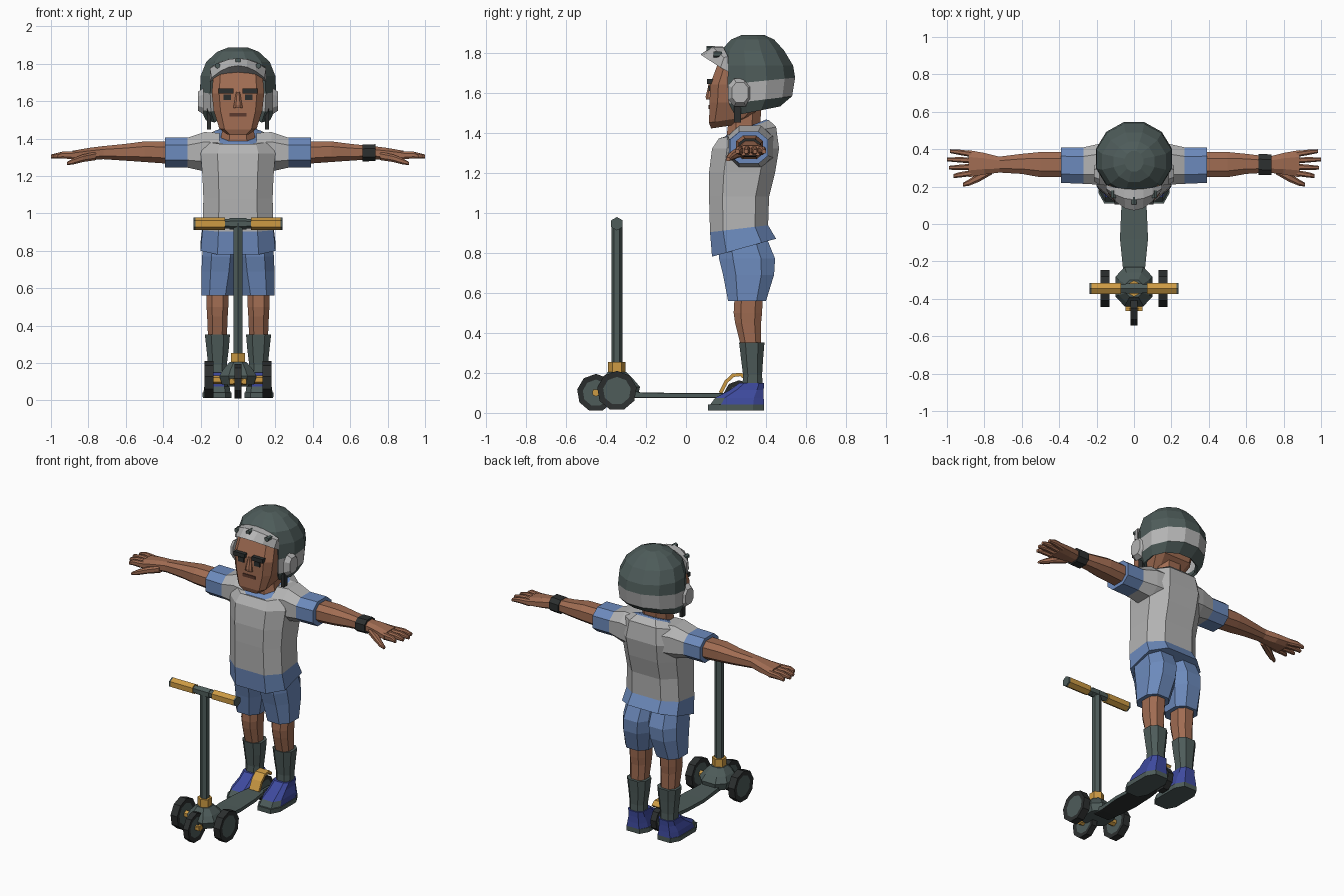
import bpy, bmesh, math
from mathutils import Vector

if "Cube" in bpy.data.objects:
    bpy.data.objects.remove(bpy.data.objects["Cube"])


def srgb(r, g, b):
    f = lambda c: ((c / 255 + 0.055) / 1.055) ** 2.4 if c > 10 else c / 3294
    return (f(r), f(g), f(b), 1)


MATS = {}
for mat_name, rgb in {"skin": (160, 108, 82), "dark_grey": (78, 92, 90), "light_grey": (180, 180, 180),
                      "cloth_blue": (108, 138, 188), "shoe_blue": (62, 74, 158), "yellow": (205, 155, 68),
                      "black": (44, 47, 47), "lip_brown": (92, 58, 46)}.items():
    MATS[mat_name] = bpy.data.materials.new(mat_name)
    MATS[mat_name].diffuse_color = srgb(*rgb)


def finish(name, bm, mats):
    """Turn a bmesh into an object with the named materials."""
    bmesh.ops.recalc_face_normals(bm, faces=bm.faces)
    me = bpy.data.meshes.new(name)
    bm.to_mesh(me)
    bm.free()
    for m in mats:
        me.materials.append(MATS[m])
    ob = bpy.data.objects.new(name, me)
    bpy.context.collection.objects.link(ob)
    return ob


def octagon(k=0.5):
    return [(1, -k), (1, k), (k, 1), (-k, 1), (-1, k), (-1, -k), (-k, -1), (k, -1)]


def ngon(n):
    r = 1 / math.cos(math.pi / n)
    return [(r * math.cos(2 * math.pi * (i + .5) / n), r * math.sin(2 * math.pi * (i + .5) / n)) for i in range(n)]


def loft(name, axis, rings, mats, shape=None, seg=None, s=1, rule=None, cut=None):
    """Rings are (position, a0, a1, b0, b1[, tilt along b]); s=-1 mirrors in x."""
    shape = shape or octagon()
    bm, rows = bmesh.new(), []
    for pos, a0, a1, b0, b1, *t in rings:
        row = []
        for u, v in shape:
            a, b = (a0 + a1) / 2 + u * (a1 - a0) / 2, (b0 + b1) / 2 + v * (b1 - b0) / 2
            p = pos + (t[0] * (b - (b0 + b1) / 2) if t else 0)
            x, y, z = {'x': (p, a, b), 'y': (a, p, b), 'z': (a, b, p)}[axis]
            row.append(bm.verts.new((x * s, y, z)))
        rows.append(row)
    n = len(shape)
    for i in range(len(rows) - 1):
        for j in range(n):
            f = bm.faces.new((rows[i][j], rows[i][(j + 1) % n], rows[i + 1][(j + 1) % n], rows[i + 1][j]))
            f.material_index = seg[i] if seg else 0
    for row, m in ((rows[0], 0), (rows[-1], -1)):
        bm.faces.new(row).material_index = seg[m] if seg else 0
    bmesh.ops.recalc_face_normals(bm, faces=bm.faces)
    bm.normal_update()
    if rule:
        for f in bm.faces:
            f.material_index = rule(f, f.calc_center_median())
    if cut:
        bmesh.ops.delete(bm, geom=[f for f in bm.faces if cut(f.calc_center_median())], context='FACES')
    return finish(name, bm, mats)


def box(name, x0, x1, y0, y1, z0, z1, mat):
    return loft(name, 'z', [(z0, x0, x1, y0, y1), (z1, x0, x1, y0, y1)], [mat],
                [(1, -1), (1, 1), (-1, 1), (-1, -1)])


def tube(name, axis, p0, p1, a, b, r, mat, n=6):
    return loft(name, axis, [(p0, a - r, a + r, b - r, b + r), (p1, a - r, a + r, b - r, b + r)], [mat], ngon(n))


# ---- shirt with blue hem and collar
loft("shirt", 'z', [(.825, -.2, .2, .13, .45, .28), (.92, -.19, .19, .12, .41, .12), (1.08, -.185, .185, .115, .415),
                    (1.2, -.19, .19, .115, .445), (1.32, -.2, .2, .13, .465), (1.4, -.175, .175, .165, .45, .2),
                    (1.415, -.125, .125, .18, .415, .4), (1.425, -.1, .1, .2, .4, .4)],
     ["light_grey", "cloth_blue"], octagon(.55), [1, 0, 0, 0, 0, 0, 1])

# ---- neck and head
loft("neck", 'z', [(1.36, -.1, .1, .2, .39), (1.44, -.085, .085, .21, .37), (1.56, -.085, .085, .2, .38)], ["skin"])
loft("head", 'z', [(1.43, -.06, .06, .125, .25, .15), (1.465, -.1, .1, .115, .32, .15), (1.55, -.13, .13, .118, .4),
                   (1.64, -.14, .14, .12, .42), (1.76, -.13, .13, .165, .42)], ["skin"], octagon(.72))
loft("nose", 'z', [(1.565, -.025, .025, .1, .14), (1.58, -.022, .022, .098, .14), (1.65, -.01, .01, .115, .14)], ["skin"])
box("mouth", -.045, .045, .113, .122, 1.517, 1.537, "lip_brown")
for s in (-1, 1):
    xs = lambda a, b: sorted((a * s, b * s))
    box("eyebrow", *xs(.025, .105), .105, .135, 1.642, 1.668, "black")
    box("eye", *xs(.038, .078), .113, .122, 1.607, 1.636, "black")
    box("helmet_strap", *xs(.145, .165), .24, .275, 1.45, 1.56, "black")

# ---- helmet shell with an open front and a pale band
helmet = loft("helmet", 'z', [(1.505, -.172, .172, .21, .47, .2), (1.56, -.198, .198, .165, .53, .12),
                              (1.655, -.203, .203, .155, .545, .1), (1.735, -.2, .2, .16, .535),
                              (1.81, -.17, .17, .175, .49), (1.865, -.11, .11, .225, .44),
                              (1.888, -.05, .05, .28, .39)],
              ["dark_grey", "light_grey"], ngon(12), [0, 1, 0, 0, 0, 0],
              cut=lambda c: c.z < 1.51 or (c.z < 1.73 and c.y < .24 and abs(c.x) < .135))
mod = helmet.modifiers.new("thickness", 'SOLIDIFY')
mod.thickness = .018
mod.offset = -1
for s in (-1, 1):
    loft("ear_pad", 'x', [(.185, .21, .33, 1.53, 1.67), (.215, .23, .31, 1.55, 1.65)], ["light_grey"], s=s)

# ---- visor strip with studs
bm, rows = bmesh.new(), []
for i in range(7):
    t = i / 3 - 1
    rows.append([bm.verts.new(p) for p in ((.15 * t, .185 + .025 * t * t, 1.83 - .05 * t * t),
                                           (.15 * t, .13 + .06 * t * t, 1.83 - .055 * t * t),
                                           (.142 * t, .072 + .1 * t * t, 1.79 - .065 * t * t),
                                           (.15 * t, .16 + .05 * t * t, 1.755 - .05 * t * t))])
for r, q in zip(rows, rows[1:]):
    for j in range(4):
        bm.faces.new((r[j], r[(j + 1) % 4], q[(j + 1) % 4], q[j]))
bm.faces.new(rows[0])
bm.faces.new(rows[-1])
finish("visor", bm, ["light_grey"])
for x, y, z in ((0, .115, 1.818), (-.11, .15, 1.79), (.11, .15, 1.79)):
    tube("visor_stud", 'y', y - .012, y + .03, x, z, .013, "dark_grey")

for s in (-1, 1):
    # ---- sleeve, arm and hand
    loft("sleeve", 'x', [(.1, .2, .44, 1.22, 1.43), (.18, .21, .43, 1.225, 1.435), (.27, .215, .41, 1.245, 1.405),
                         (.39, .22, .41, 1.245, 1.405)], ["light_grey", "cloth_blue"], seg=[0, 0, 1], s=s)
    loft("arm", 'x', [(.36, .25, .385, 1.265, 1.385), (.5, .25, .385, 1.275, 1.385), (.6, .268, .375, 1.282, 1.372),
                      (.72, .275, .36, 1.29, 1.36), (.8, .265, .38, 1.285, 1.35), (.885, .25, .395, 1.285, 1.335)],
         ["skin"], s=s)
    for i in range(4):
        y, d, tip = .272 + i * .034, (i - 1.5) * .007, (.965, .99, 1.0, .985)[i]
        loft("finger", 'x', [(.87, y - .016, y + .016, 1.288, 1.332), (.94, y + d - .014, y + d + .014, 1.295, 1.33),
                             (tip, y + 1.5 * d - .01, y + 1.5 * d + .01, 1.295, 1.315)], ["skin"], s=s)
    loft("thumb", 'x', [(.76, .265, .31, 1.285, 1.33), (.83, .225, .275, 1.275, 1.315), (.88, .205, .24, 1.262, 1.295),
                        (.915, .2, .22, 1.258, 1.275)], ["skin"], s=s)

    # ---- shorts leg, bare leg, sock
    loft("shorts_leg", 'z', [(.88, -.01, .18, .16, .4), (.77, -.01, .192, .165, .445), (.69, .0, .195, .185, .44),
                             (.56, .025, .195, .21, .4)], ["cloth_blue"], s=s)
    loft("leg", 'z', [(.62, .05, .17, .245, .385), (.5, .052, .168, .238, .38), (.45, .055, .165, .245, .375),
                      (.33, .06, .16, .275, .375)], ["skin"], s=s)
    loft("sock", 'z', [(.1, .06, .16, .28, .385), (.19, .06, .16, .285, .38), (.27, .05, .168, .275, .385),
                       (.352, .043, .177, .265, .392)], ["dark_grey"], s=s)

    # ---- shoe with sole and toe cap
    loft("sole", 'z', [(0.012, .035, .188, .11, .39), (.042, .035, .19, .11, .39)], ["dark_grey"], octagon(.6), s=s)
    loft("shoe", 'z', [(.04, .04, .185, .12, .39), (.075, .045, .18, .145, .388), (.115, .052, .168, .22, .388),
                       (.15, .055, .165, .268, .39)], ["shoe_blue", "dark_grey"], octagon(.6), s=s,
         rule=lambda f, c: 1 if c.z < .08 and c.y < .2 else 0)

loft("wristband", 'x', [(.665, .262, .375, 1.278, 1.368), (.735, .262, .372, 1.28, 1.37)], ["black"])


# ---- scooter wheels
def wheel(name, x, y, z, r, w):
    bm = bmesh.new()
    bmesh.ops.create_cone(bm, cap_ends=True, segments=9, radius1=r, radius2=r, depth=w)
    caps = [f for f in bm.faces if abs(f.normal.z) > .9]
    bmesh.ops.inset_region(bm, faces=caps, thickness=r * .3, depth=-.004)
    for f in caps:
        f.material_index = 1
    for v in bm.verts:
        v.co = Vector((v.co.z + x, v.co.x + y, v.co.y + z))
    finish(name, bm, ["black", "dark_grey"])


wheel("side_wheel", -.155, -.345, .11, .1, .048)
wheel("side_wheel", .155, -.345, .11, .1, .048)
wheel("front_wheel", 0, -.45, .1, .095, .038)
wheel("rear_wheel", 0, .265, .085, .078, .04)

# ---- scooter deck, front housing, axle and forks
loft("deck", 'y', [(-.3, -.06, .06, .078, .125), (-.23, -.06, .06, .074, .103), (-.08, -.075, .075, .074, .1),
                   (.08, -.068, .068, .074, .1), (.2, -.05, .05, .074, .1)], ["dark_grey", "black"], octagon(.85),
     rule=lambda f, c: 1 if f.normal.z < -.5 else 0)
loft("front_housing", 'z', [(.085, -.085, .085, -.42, -.24), (.13, -.1, .1, -.44, -.23), (.165, -.08, .08, -.42, -.26),
                            (.205, -.045, .045, -.39, -.3)], ["dark_grey"])
tube("axle", 'x', -.135, .135, -.345, .11, .02, "yellow")
tube("front_axle", 'x', -.045, .045, -.45, .1, .016, "yellow")
for s in (-1, 1):
    box("front_fork", *sorted((.026 * s, .042 * s)), -.465, -.33, .088, .118, "yellow")
    box("rear_fork", *sorted((.026 * s, .042 * s)), .17, .28, .075, .1, "dark_grey")

# ---- rear mudguard
outer = [(.172, .1), (.2, .155), (.235, .188), (.275, .192), (.3, .17)]
bm = bmesh.new()
pairs = [[bm.verts.new((x, y, z)) for x in (-.035, .035)] for y, z in outer]
for p, q in zip(pairs, pairs[1:]):
    bm.faces.new((p[0], p[1], q[1], q[0]))
guard = finish("rear_mudguard", bm, ["yellow"])
mod = guard.modifiers.new("thickness", 'SOLIDIFY')
mod.thickness = .018
mod.offset = 0

# ---- steering column and handlebar
tube("stem_collar", 'z', .195, .255, 0, -.345, .038, "yellow")
tube("stem", 'z', .24, .95, 0, -.345, .024, "dark_grey")
tube("handlebar", 'x', -.238, .238, -.345, .945, .022, "dark_grey")
tube("handlebar_clamp", 'x', -.045, .045, -.345, .945, .026, "dark_grey")
for s in (-1, 1):
    tube("grip", 'x', *sorted((.07 * s, .228 * s)), -.345, .945, .029, "yellow")
    tube("grip_end", 'x', *sorted((.228 * s, .238 * s)), -.345, .945, .029, "dark_grey")

for m in bpy.data.materials:
    if m.users and not m.is_grease_pencil:
        m.use_nodes = True
        m.node_tree.nodes["Principled BSDF"].inputs["Base Color"].default_value = m.diffuse_color
